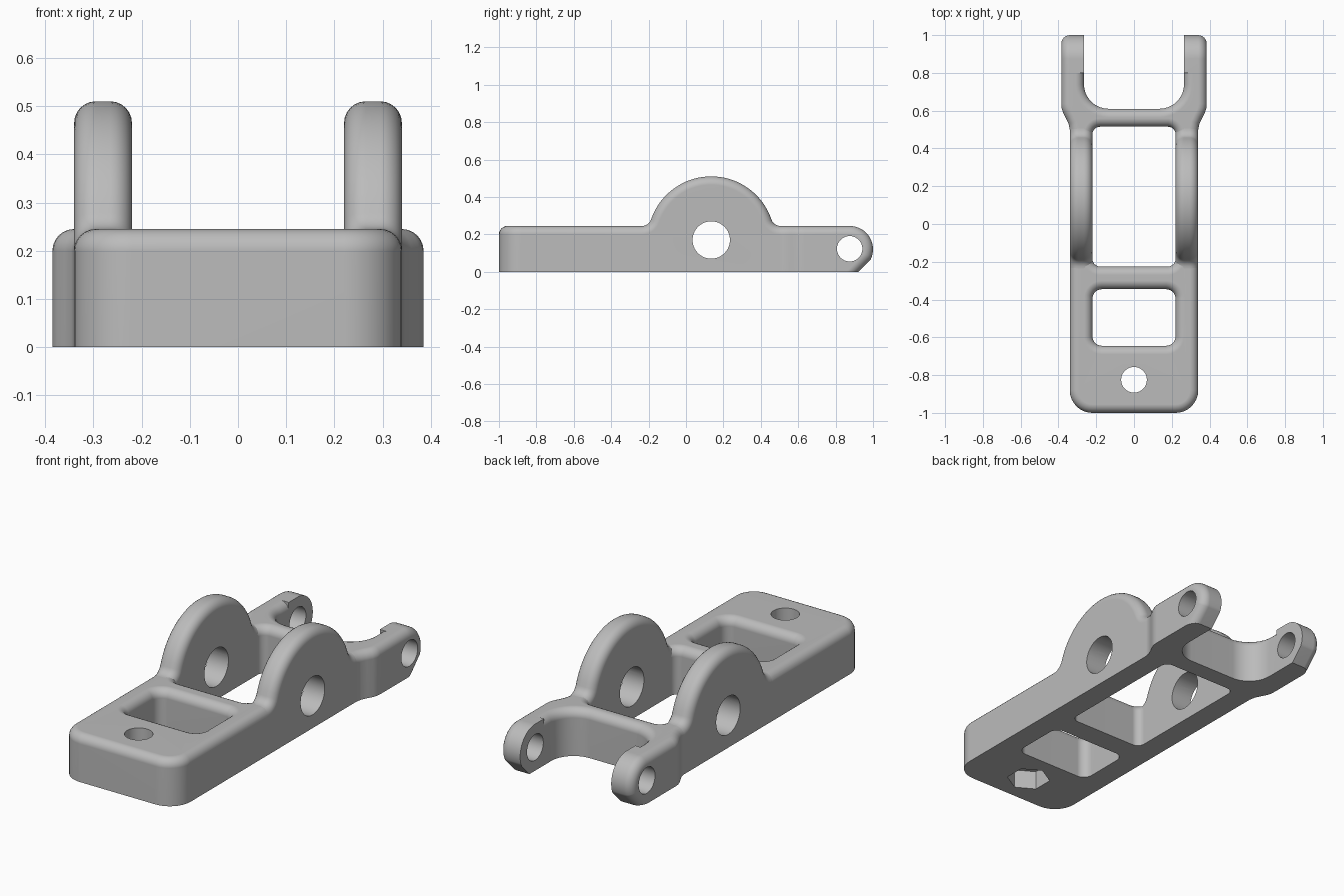
import bpy
import bmesh
from math import sin, cos, radians, sqrt, degrees, atan2

if "Cube" in bpy.data.objects:
    bpy.data.objects.remove(bpy.data.objects["Cube"], do_unlink=True)

TOP = 0.245      # height of the flat frame
FILLET = 0.045   # rounding of the upper edges
EPS = 1e-4

grey = bpy.data.materials.new("plain grey")
grey.use_nodes = True
grey.diffuse_color = (0.5, 0.5, 0.5, 1)
grey.node_tree.nodes["Principled BSDF"].inputs["Base Color"].default_value = (0.5, 0.5, 0.5, 1)


def arc(cx, cy, r, start, end, n):
    angles = [radians(start + (end - start) * i / n) for i in range(n + 1)]
    return [(cx + r * cos(a), cy + r * sin(a)) for a in angles]


def circle(cx, cy, r, n=40, start=0):
    return arc(cx, cy, r, start, start + 360, n)[:-1]


def prism(name, points, axis, lo, hi, round_edge=None):
    """Extrude an outline along x (points are y, z) or z (points are x, y)."""
    bm = bmesh.new()
    place = (lambda p, d: (d, p[0], p[1])) if axis == "x" else (lambda p, d: (p[0], p[1], d))
    low = [bm.verts.new(place(p, lo)) for p in points]
    high = [bm.verts.new(place(p, hi)) for p in points]
    bm.faces.new(low)
    bm.faces.new(high)
    for i in range(len(points)):
        j = (i + 1) % len(points)
        bm.faces.new((low[i], low[j], high[j], high[i]))
    bmesh.ops.recalc_face_normals(bm, faces=bm.faces[:])
    if round_edge:
        edges = [e for e in bm.edges if round_edge(e.verts[0].co, e.verts[1].co)]
        bmesh.ops.bevel(bm, geom=edges, offset=FILLET, offset_type="OFFSET", segments=6,
                        profile=0.5, affect="EDGES", clamp_overlap=False)
    # open the faces on the mirror plane
    seam = [f for f in bm.faces if all(abs(v.co.x) < EPS for v in f.verts)]
    if seam:
        bmesh.ops.delete(bm, geom=seam, context="FACES")
    mesh = bpy.data.meshes.new(name)
    bm.to_mesh(mesh)
    bm.free()
    obj = bpy.data.objects.new(name, mesh)
    bpy.context.collection.objects.link(obj)
    return obj


def finish(obj, cutters):
    """Mirror, drill, smooth and colour a part."""
    bpy.ops.object.select_all(action="DESELECT")
    obj.select_set(True)
    bpy.context.view_layer.objects.active = obj
    mirror = obj.modifiers.new("mirror", "MIRROR")
    mirror.merge_threshold = EPS
    bpy.ops.object.modifier_apply(modifier=mirror.name)
    for cutter in cutters:
        drill = obj.modifiers.new("drill", "BOOLEAN")
        drill.operation = "DIFFERENCE"
        drill.solver = "EXACT"
        drill.object = cutter
        bpy.ops.object.modifier_apply(modifier=drill.name)
    obj.data.materials.clear()
    obj.data.materials.append(grey)
    for face in obj.data.polygons:
        face.material_index = 0
    bpy.ops.object.shade_smooth_by_angle(angle=radians(32))
    weighted = obj.modifiers.new("weighted normals", "WEIGHTED_NORMAL")
    weighted.keep_sharp = True


def both(a, b, i, value):
    return abs(a[i] - value) < EPS and abs(b[i] - value) < EPS


# Frame: half outline with two windows and the open fork at the back
JOIN = 0.8
half_frame = [(0, -1)]
half_frame += arc(0.22, -0.88, 0.12, -90, 0, 8)
half_frame += [(0.34, 0.50), (0.346, 0.53), (0.36, 0.56), (0.375, 0.588), (0.383, 0.612), (0.385, 0.635)]
half_frame += [(0.385, JOIN), (0.265, JOIN)]
half_frame += arc(0.135, 0.74, 0.13, 0, -90, 9) + [(0, 0.61)]
for back, front, r in ((0.515, -0.225, 0.04), (-0.345, -0.645, 0.05)):
    half_frame += [(0, back)] + arc(0.22 - r, back - r, r, 90, 0, 6)
    half_frame += arc(0.22 - r, front + r, r, 0, -90, 6) + [(0, front)]
frame = prism("frame", half_frame, "z", 0, TOP,
              lambda a, b: both(a, b, 2, TOP) and not both(a, b, 0, 0) and not both(a, b, 1, JOIN))

# Pivot lugs: round plates blended into the side rails
LUG_Y, LUG_Z, LUG_R, BLEND = 0.135, 0.17, 0.34, 0.05
rise = TOP + BLEND - LUG_Z
reach = sqrt((LUG_R + BLEND) ** 2 - rise ** 2)
tilt = degrees(atan2(rise, reach))
lug_side = [(LUG_Y + reach, 0)]
lug_side += arc(LUG_Y + reach, TOP + BLEND, BLEND, 270, 180 + tilt, 6)
lug_side += arc(LUG_Y, LUG_Z, LUG_R, tilt, 180 - tilt, 36)[1:-1]
lug_side += arc(LUG_Y - reach, TOP + BLEND, BLEND, 360 - tilt, 270, 6)
lug_side += [(LUG_Y - reach, 0)]
lugs = prism("pivot_lugs", lug_side, "x", 0.22, 0.34,
             lambda a, b: abs(a.x - b.x) < EPS and min(a.z, b.z) > 0.01)

# Fork ends: rounded eyes, rounded on the outer side only
EYE_Y, EYE_Z = 0.875, 0.12
eye_side = [(JOIN, 0), (0.922, 0)] + arc(EYE_Y, EYE_Z, 0.125, -25, 90, 16) + [(JOIN, TOP)]
eyes = prism("fork_ends", eye_side, "x", 0.265, 0.385,
             lambda a, b: both(a, b, 0, 0.385) and not both(a, b, 1, JOIN) and not both(a, b, 2, 0))

# Cutters for the pivot, eye and bolt holes and the nut recess
pivot_cut = prism("pivot_cutter", circle(LUG_Y, LUG_Z, 0.1), "x", -1, 1)
eye_cut = prism("eye_cutter", circle(EYE_Y, EYE_Z + 0.003, 0.068), "x", -1, 1)
bolt_cut = prism("bolt_cutter", circle(0, -0.825, 0.068), "z", -1, 1)
nut_cut = prism("nut_cutter", circle(0, -0.825, 0.108, 6, 90), "z", -1, 0.1)

finish(frame, [pivot_cut, bolt_cut, nut_cut])
finish(lugs, [pivot_cut])
finish(eyes, [eye_cut])
# the frame also meets the eye hole near the fork
for cutter in (pivot_cut, eye_cut, bolt_cut, nut_cut):
    bpy.data.objects.remove(cutter, do_unlink=True)
